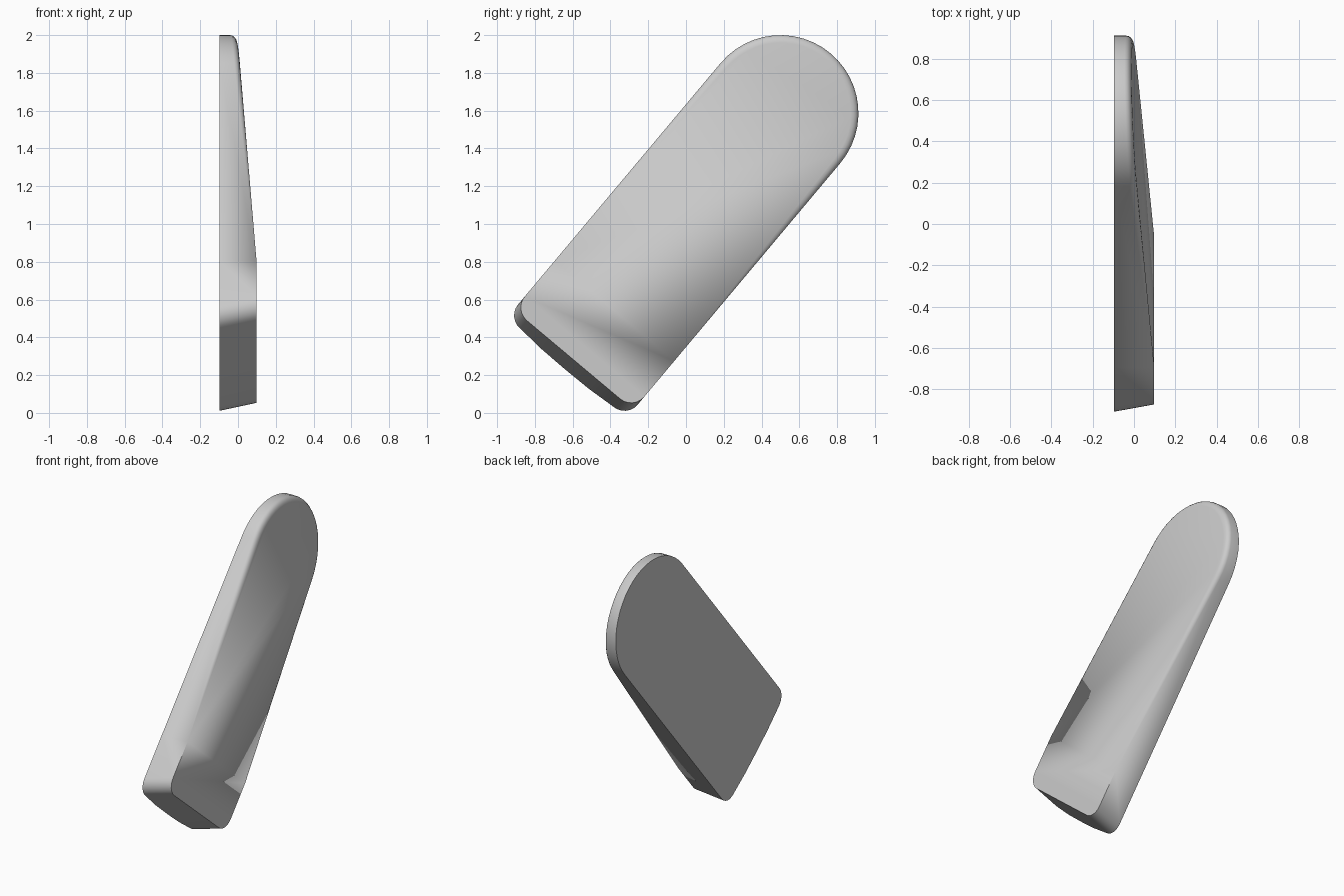
import bpy, bmesh, math
from mathutils import Vector

default = bpy.data.objects.get("Cube")
if default:
    bpy.data.objects.remove(default, do_unlink=True)

TILT = math.radians(50)   # lean of the slab's long axis
MID = 0.637               # sideways offset of the long axis
R = 0.413                 # half width and end radius
TOP = 1.537               # centre of the round end, along the axis
CREASE = 0.17             # where the taper starts
BASE = -0.222             # foot, along the axis
CORNER = 0.09             # foot corner radius
HALF = 0.098              # half thickness
SLANT = 0.055             # foot edge pulled up on the tapered face
BEVEL = 0.04
STEPS = 4


def arc(cu, cp, r, a0, a1, n):
    """Arc points (along, across); angle 0 points up the axis."""
    return [(cu + r * math.cos(a0 + (a1 - a0) * i / n),
             cp + r * math.sin(a0 + (a1 - a0) * i / n)) for i in range(n + 1)]


def place(x, u, p):
    v = MID + p
    return Vector((x, u * math.cos(TILT) - v * math.sin(TILT),
                   u * math.sin(TILT) + v * math.cos(TILT)))


# Outline: round end, sides, rounded foot corners
q = math.pi / 2
outline = arc(TOP, 0, R, -q, q, 24)
outline += [(CREASE, R)]
outline += arc(BASE + CORNER, R - CORNER, CORNER, q, 2 * q, 6)
foot = [(BASE, (R - CORNER) * k) for k in (0.5, 0, -0.5)]
outline += foot
outline += arc(BASE + CORNER, CORNER - R, CORNER, 2 * q, 3 * q, 6)
outline += [(CREASE, -R)]


def face_x(u):
    return HALF - 0.063 * max(0, u - CREASE)


def back_point(u, p):
    bulge = 0.013 * (1 - (p / R) ** 2) if (u, p) in foot else 0
    return place(-HALF, u - bulge, p)


def bevel_point(u, p, t):
    """Point on the rounded edge that widens from the crease to the end."""
    w = BEVEL * min(1, max(0, (u - CREASE) / (TOP - CREASE)))
    inset = w * (1 - math.cos(t))
    if u > TOP:
        k = 1 - inset / R
        nu, np = TOP + (u - TOP) * k, p * k
    else:
        nu, np = u, p - math.copysign(inset, p)
    if u < 0:
        nu += SLANT
    return place(face_x(nu) - 0.8 * w * (1 - math.sin(t)), nu, np)


bm = bmesh.new()
rings = [[bm.verts.new(back_point(u, p)) for u, p in outline]]
for s in range(STEPS + 1):
    rings.append([bm.verts.new(bevel_point(u, p, q * s / STEPS)) for u, p in outline])

# Side wall and rounded edge
count = len(outline)
for a, b in zip(rings, rings[1:]):
    for i in range(count):
        j = (i + 1) % count
        bm.faces.new((a[i], a[j], b[j], b[i]))

# Flat back, tapered face and thick flat foot
bm.faces.new(rings[0])
front = rings[-1]
bm.faces.new([v for v, (u, p) in zip(front, outline) if u >= CREASE])
bm.faces.new([v for v, (u, p) in zip(front, outline) if u <= CREASE])
bmesh.ops.remove_doubles(bm, verts=bm.verts[:], dist=0.0002)
bmesh.ops.recalc_face_normals(bm, faces=bm.faces[:])

mesh = bpy.data.meshes.new("tapered_slab")
bm.to_mesh(mesh)
bm.free()
slab = bpy.data.objects.new("tapered_slab", mesh)
bpy.context.collection.objects.link(slab)

# Plain grey material
grey = bpy.data.materials.new("light_grey")
grey.use_nodes = True
colour = (0.6, 0.6, 0.6, 1)
grey.diffuse_color = colour
grey.node_tree.nodes["Principled BSDF"].inputs["Base Color"].default_value = colour
mesh.materials.append(grey)

bpy.ops.object.select_all(action="DESELECT")
slab.select_set(True)
bpy.context.view_layer.objects.active = slab
bpy.ops.object.shade_smooth_by_angle(angle=math.radians(35))
